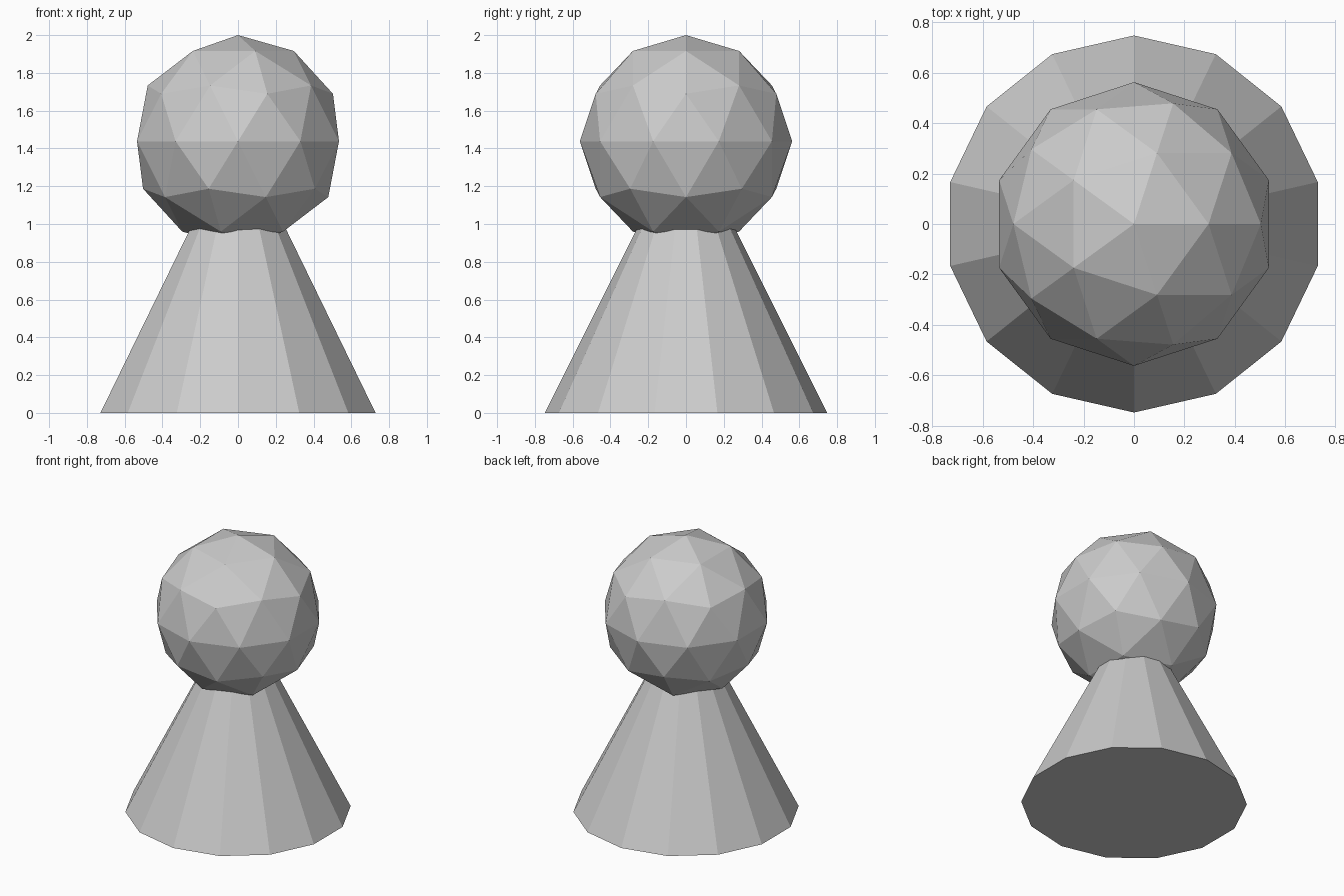
import bpy

if "Cube" in bpy.data.objects:
    bpy.data.objects.remove(bpy.data.objects["Cube"])

BASE_RADIUS = 0.747
HEAD_RADIUS = 0.562

# Body: 14-sided cone whose tip is hidden inside the head
depth = 2 * BASE_RADIUS
bpy.ops.mesh.primitive_cone_add(vertices=14, radius1=BASE_RADIUS, radius2=0,
                                depth=depth, location=(0, 0, depth / 2))
bpy.context.object.name = "body_cone"

# Head: faceted icosphere, its top at z = 2
bpy.ops.mesh.primitive_ico_sphere_add(subdivisions=2, radius=HEAD_RADIUS,
                                      location=(0, 0, 2 - HEAD_RADIUS))
bpy.context.object.name = "head_ball"
